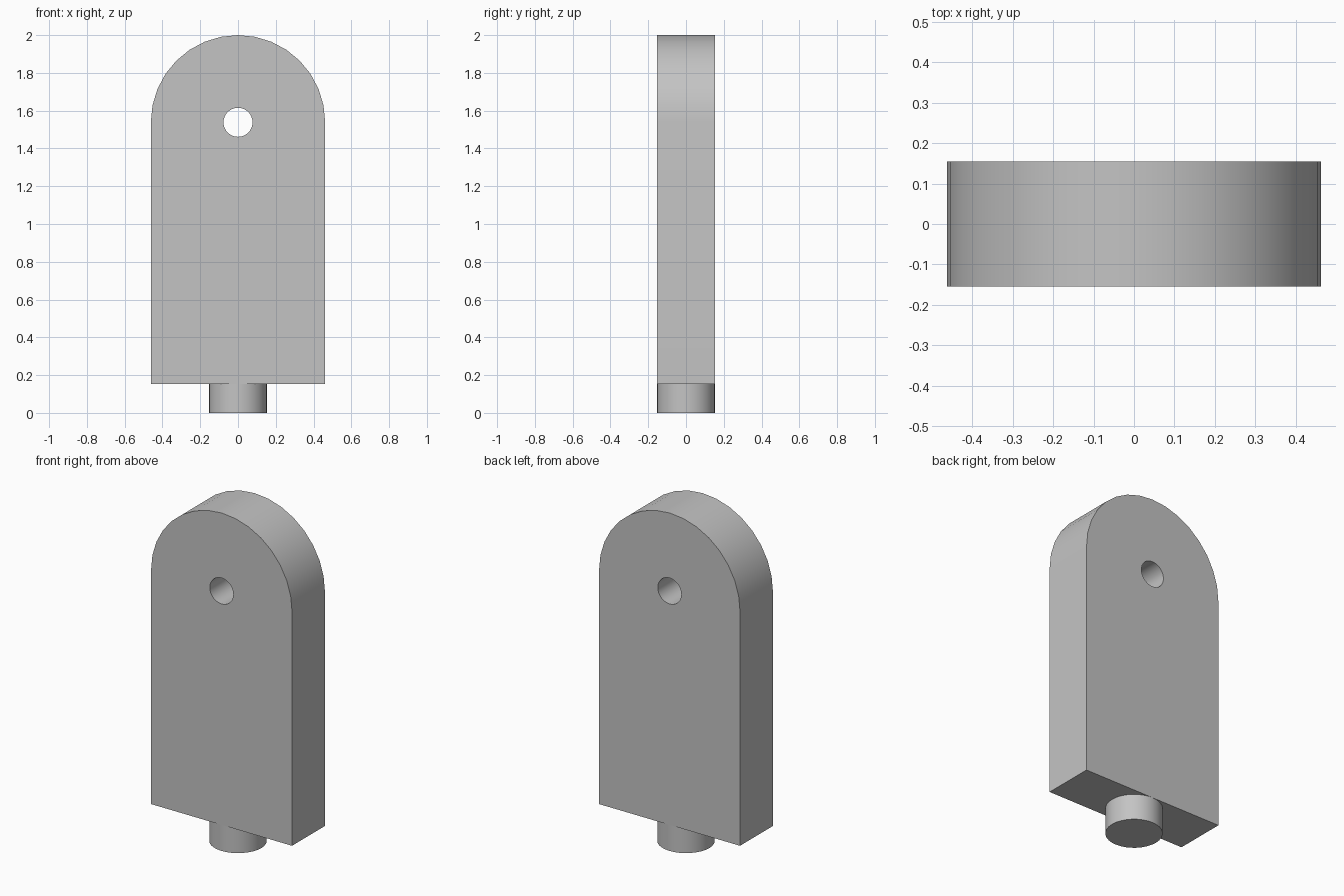
import bpy
import bmesh
from math import cos, sin, pi, radians

cube = bpy.data.objects.get("Cube")
if cube:
    bpy.data.objects.remove(cube, do_unlink=True)

UNIT = 2 / 13            # peg height, peg radius and half thickness
HALF_WIDTH = 3 * UNIT
EYE_Z = 10 * UNIT        # centre of the rounded top and its hole
SIDES = 32

grey = bpy.data.materials.new("plain grey")
grey.use_nodes = True
colour = (0.55, 0.55, 0.55, 1)
grey.diffuse_color = colour
grey.node_tree.nodes["Principled BSDF"].inputs["Base Color"].default_value = colour


def finish(bm, name):
    """Turn a bmesh into a smooth-shaded object with sharp edges kept."""
    bmesh.ops.recalc_face_normals(bm, faces=bm.faces)
    mesh = bpy.data.meshes.new(name)
    bm.to_mesh(mesh)
    bm.free()
    mesh.materials.append(grey)
    obj = bpy.data.objects.new(name, mesh)
    bpy.context.collection.objects.link(obj)
    bpy.ops.object.select_all(action='DESELECT')
    obj.select_set(True)
    bpy.context.view_layer.objects.active = obj
    bpy.ops.object.shade_smooth_by_angle(angle=radians(30))
    return obj


def arc(radius, count):
    """Points counter-clockwise from +x around the eye centre."""
    return [(radius * cos(2 * pi * i / SIDES), EYE_Z + radius * sin(2 * pi * i / SIDES))
            for i in range(count)]


def add_loop(bm, points):
    verts = [bm.verts.new((x, -UNIT, z)) for x, z in points]
    return [bm.edges.new((a, b)) for a, b in zip(verts, verts[1:] + verts[:1])]


# Round-topped plate with a through hole
bm = bmesh.new()
outline = arc(HALF_WIDTH, SIDES // 2 + 1) + [(-HALF_WIDTH, UNIT), (HALF_WIDTH, UNIT)]
edges = add_loop(bm, outline) + add_loop(bm, arc(UNIT / 2, SIDES))
bmesh.ops.triangle_fill(bm, edges=edges, use_beauty=True, normal=(0, -1, 0))
extruded = bmesh.ops.extrude_face_region(bm, geom=bm.faces[:], use_keep_orig=True)
back = [g for g in extruded["geom"] if isinstance(g, bmesh.types.BMVert)]
bmesh.ops.translate(bm, verts=back, vec=(0, 2 * UNIT, 0))
finish(bm, "plate")

# Round peg under the plate
bm = bmesh.new()
bmesh.ops.create_cone(bm, cap_ends=True, segments=SIDES,
                      radius1=UNIT, radius2=UNIT, depth=UNIT)
bmesh.ops.translate(bm, verts=bm.verts, vec=(0, 0, UNIT / 2))
finish(bm, "peg")
